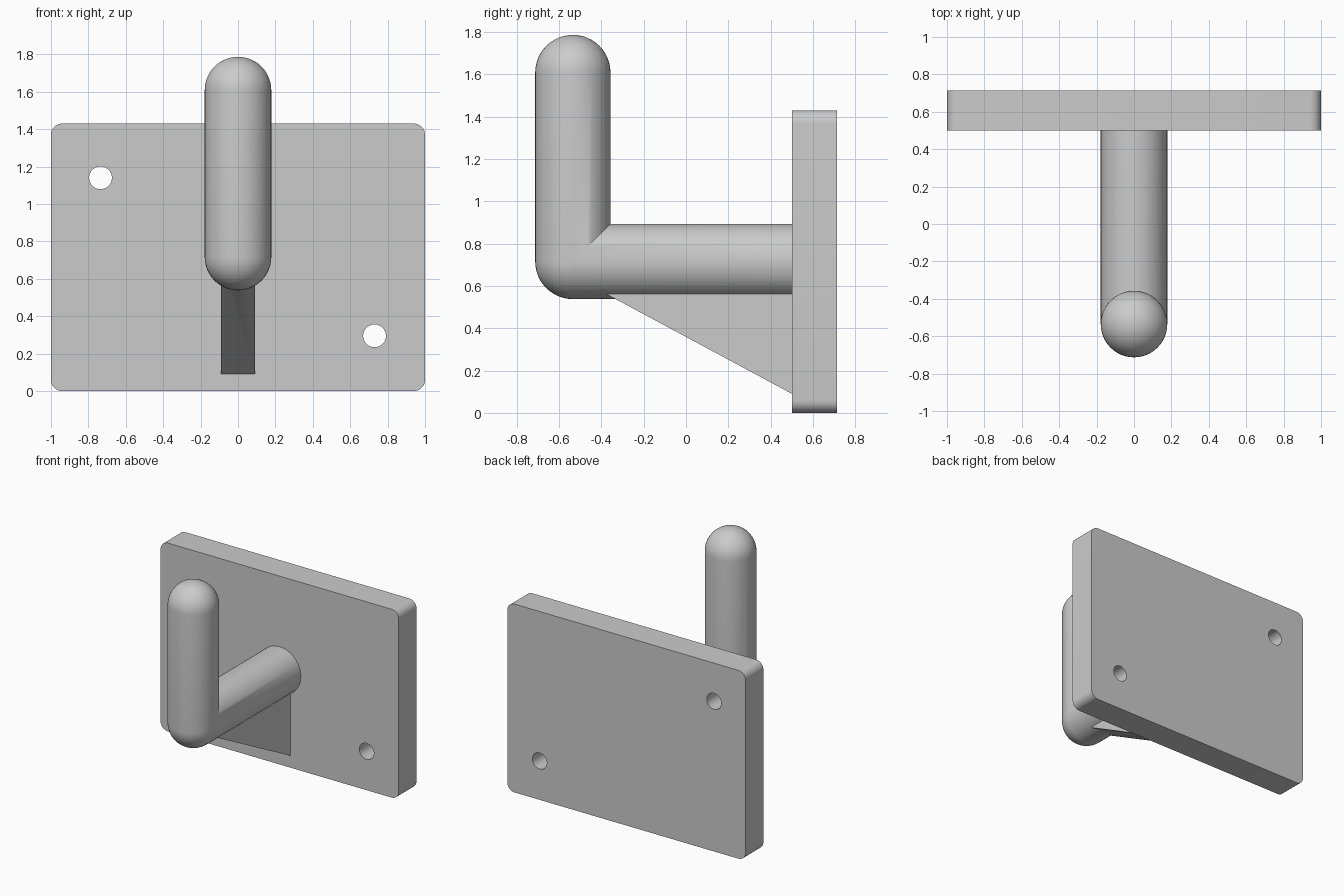
import bpy, bmesh, math
from mathutils import Vector, Matrix

if "Cube" in bpy.data.objects:
    bpy.data.objects.remove(bpy.data.objects["Cube"])

R = 0.178                              # rod radius
ELBOW = Vector((0, -0.535, 0.716))     # where the two rod arms meet


def to_object(name, bm):
    bmesh.ops.recalc_face_normals(bm, faces=bm.faces[:])
    mesh = bpy.data.meshes.new(name)
    bm.to_mesh(mesh)
    bm.free()
    ob = bpy.data.objects.new(name, mesh)
    bpy.context.collection.objects.link(ob)
    return ob


def prism(name, points, direction):
    """Extrude a flat outline along a direction."""
    bm = bmesh.new()
    face = bm.faces.new([bm.verts.new(p) for p in points])
    ext = bmesh.ops.extrude_face_region(bm, geom=[face])
    moved = [g for g in ext["geom"] if isinstance(g, bmesh.types.BMVert)]
    bmesh.ops.translate(bm, verts=moved, vec=direction)
    return to_object(name, bm)


def circle(cx, cz, r, y, n=32, start=0.0, sweep=math.tau):
    return [(cx + r * math.cos(start + sweep * i / n), y,
             cz + r * math.sin(start + sweep * i / n)) for i in range(n)]


def combine(target, tool, operation):
    mod = target.modifiers.new(tool.name, "BOOLEAN")
    mod.operation, mod.solver, mod.object = operation, "EXACT", tool
    bpy.context.view_layer.objects.active = target
    bpy.ops.object.modifier_apply(modifier=mod.name)
    bpy.data.objects.remove(tool)


def add_arm(bm, length, domed, swap):
    """Round-ended rod along z from the elbow, cut at the mitre plane."""
    arc = [math.pi / 2 * i / 12 for i in range(13)]
    profile = [(R * math.sin(a), -R * math.cos(a)) for a in arc]
    if domed:
        profile += [(R * math.cos(a), length + R * math.sin(a)) for a in arc]
    else:
        profile += [(R, length), (0, length)]
    arm = bmesh.new()
    vs = [arm.verts.new((0, max(r, 0), z)) for r, z in profile]
    edges = [arm.edges.new(pair) for pair in zip(vs, vs[1:])]
    bmesh.ops.spin(arm, geom=vs + edges, cent=(0, 0, 0), axis=(0, 0, 1),
                   angle=math.tau, steps=48)
    bmesh.ops.remove_doubles(arm, verts=arm.verts[:], dist=1e-4)
    bmesh.ops.bisect_plane(arm, geom=arm.verts[:] + arm.edges[:] + arm.faces[:],
                           plane_co=(0, 0, 0), plane_no=(0, -1, 1), clear_inner=True)
    if swap:
        arm.transform(Matrix(((1, 0, 0, 0), (0, 0, 1, 0), (0, 1, 0, 0), (0, 0, 0, 1))))
    arm.transform(Matrix.Translation(ELBOW))
    tmp = bpy.data.meshes.new("tmp")
    arm.to_mesh(tmp)
    arm.free()
    bm.from_mesh(tmp)
    bpy.data.meshes.remove(tmp)


# Back plate with rounded corners
outline = []
c = 0.06
for k, (x, z) in enumerate([(1 - c, 1.43 - c), (c - 1, 1.43 - c), (c - 1, c), (1 - c, c)]):
    outline += circle(x, z, c, 0.5, 8, k * math.pi / 2, math.pi / 2)
    a = (k + 1) * math.pi / 2
    outline.append((x + c * math.cos(a), 0.5, z + c * math.sin(a)))
hook = prism("wall_hook", outline, (0, 0.214, 0))

# Two screw holes
for x, z in [(-0.735, 1.14), (0.73, 0.295)]:
    combine(hook, prism("screw_hole", circle(x, z, 0.061, 0.4), (0, 0.5, 0)), "DIFFERENCE")

# L-shaped rod: upright arm and horizontal arm
bm = bmesh.new()
add_arm(bm, 0.893, True, False)
add_arm(bm, 1.14, False, True)
bmesh.ops.remove_doubles(bm, verts=bm.verts[:], dist=1e-4)
rod = to_object("rod", bm)

# Triangular brace under the rod
brace = prism("brace", [(-0.09, -0.48, 0.617), (-0.09, 0.6, 0.037),
                        (-0.09, 0.6, 0.7), (-0.09, -0.48, 0.7)], (0.18, 0, 0))
combine(rod, brace, "UNION")
combine(hook, rod, "UNION")

# Smooth rounded surfaces, keep hard edges
bpy.ops.object.select_all(action="DESELECT")
hook.select_set(True)
bpy.context.view_layer.objects.active = hook
bpy.ops.object.shade_smooth_by_angle(angle=math.radians(30))
